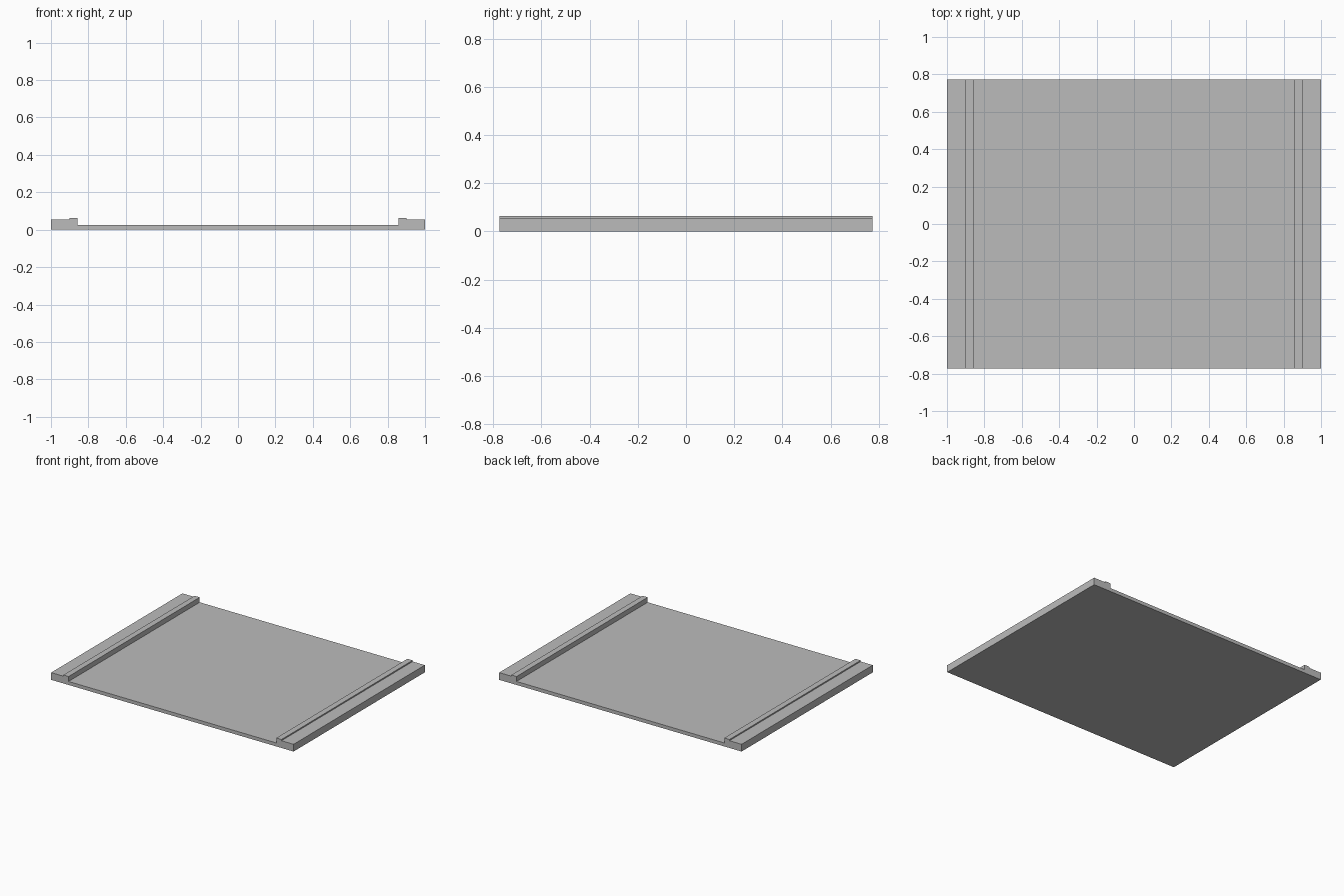
import bpy, bmesh
from mathutils import Vector

cube = bpy.data.objects.get("Cube")
if cube:
    bpy.data.objects.remove(cube, do_unlink=True)

HALF_DEPTH = 0.773

# Plain grey material
grey = bpy.data.materials.new("plain_grey")
grey.use_nodes = True
colour = (0.5, 0.5, 0.5, 1)
grey.diffuse_color = colour
grey.node_tree.nodes["Principled BSDF"].inputs["Base Color"].default_value = colour

# Right half of the cross-section: floor, raised lip, side rail
half = [(0.857, 0.026), (0.857, 0.063), (0.9, 0.063),
        (0.9, 0.054), (1, 0.054), (1, 0)]
profile = half + [(-x, z) for x, z in reversed(half)]

# Extrude the cross-section from front to back
bm = bmesh.new()
front = bm.faces.new([bm.verts.new((x, -HALF_DEPTH, z)) for x, z in profile])
extruded = bmesh.ops.extrude_face_region(bm, geom=[front], use_keep_orig=True)
back_verts = [v for v in extruded["geom"] if isinstance(v, bmesh.types.BMVert)]
bmesh.ops.translate(bm, verts=back_verts, vec=Vector((0, 2 * HALF_DEPTH, 0)))
bmesh.ops.recalc_face_normals(bm, faces=bm.faces)

mesh = bpy.data.meshes.new("railed_tray")
bm.to_mesh(mesh)
bm.free()
mesh.materials.append(grey)
tray = bpy.data.objects.new("railed_tray", mesh)
bpy.context.collection.objects.link(tray)
